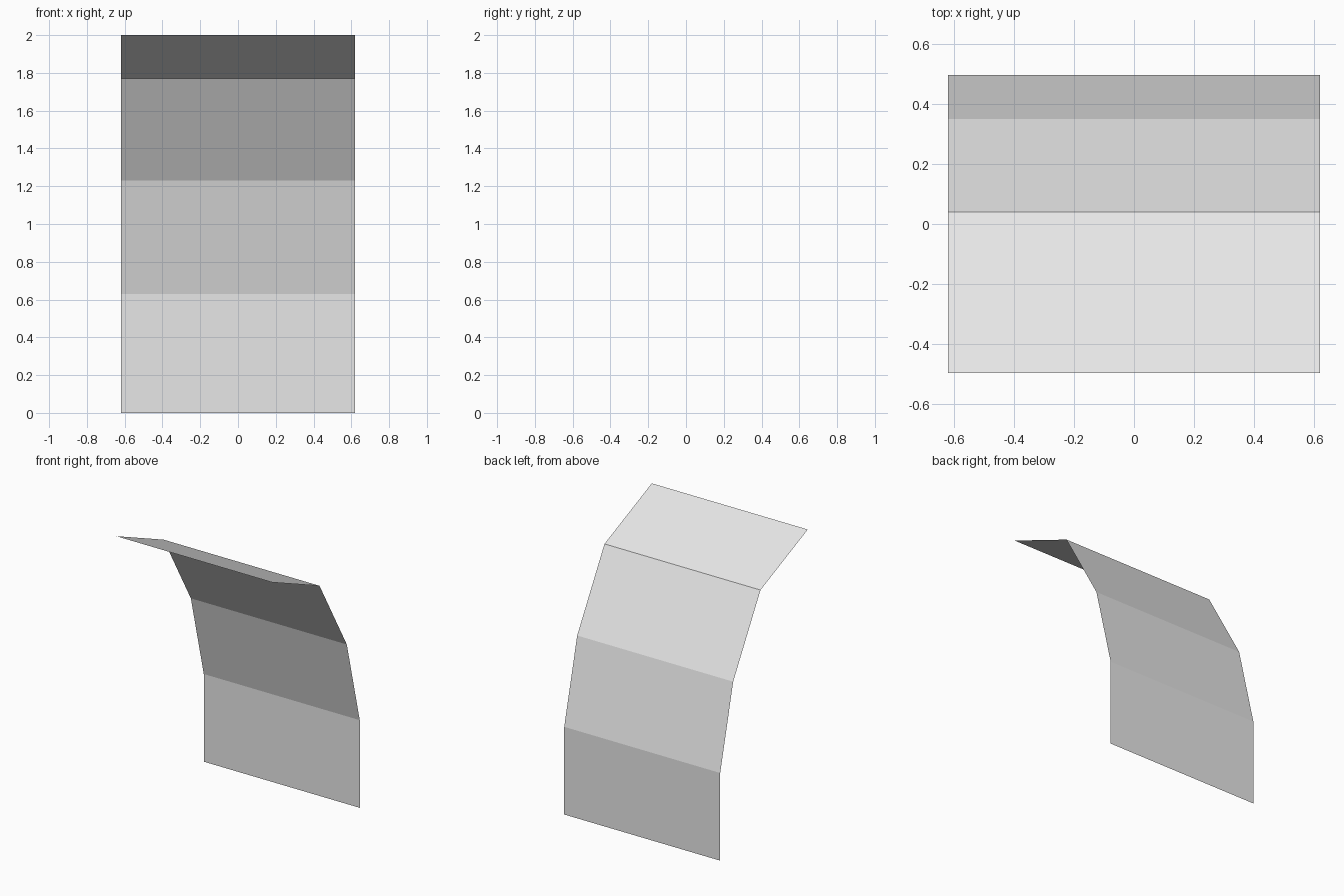
import bpy
import bmesh

cube = bpy.data.objects.get("Cube")
if cube:
    bpy.data.objects.remove(cube, do_unlink=True)

# Plain light grey
grey = bpy.data.materials.new("light grey")
grey.use_nodes = True
colour = (0.8, 0.8, 0.8, 1.0)
grey.diffuse_color = colour
grey.node_tree.nodes["Principled BSDF"].inputs["Base Color"].default_value = colour

# Side profile of the bent sheet (y, z), from the floor up and over to the front
HALF_WIDTH = 0.62
profile = [(0.497, 0), (0.497, 0.63), (0.35, 1.23), (0.04, 1.77), (-0.497, 2)]

# Sweep the profile across the width as one open, single-sided sheet
bm = bmesh.new()
rows = [[bm.verts.new((x, y, z)) for x in (HALF_WIDTH, -HALF_WIDTH)]
        for y, z in profile]
for low, high in zip(rows, rows[1:]):
    bm.faces.new((low[0], low[1], high[1], high[0]))

mesh = bpy.data.meshes.new("curved_panel")
bm.to_mesh(mesh)
bm.free()
mesh.materials.append(grey)
panel = bpy.data.objects.new("curved_panel", mesh)
bpy.context.collection.objects.link(panel)
